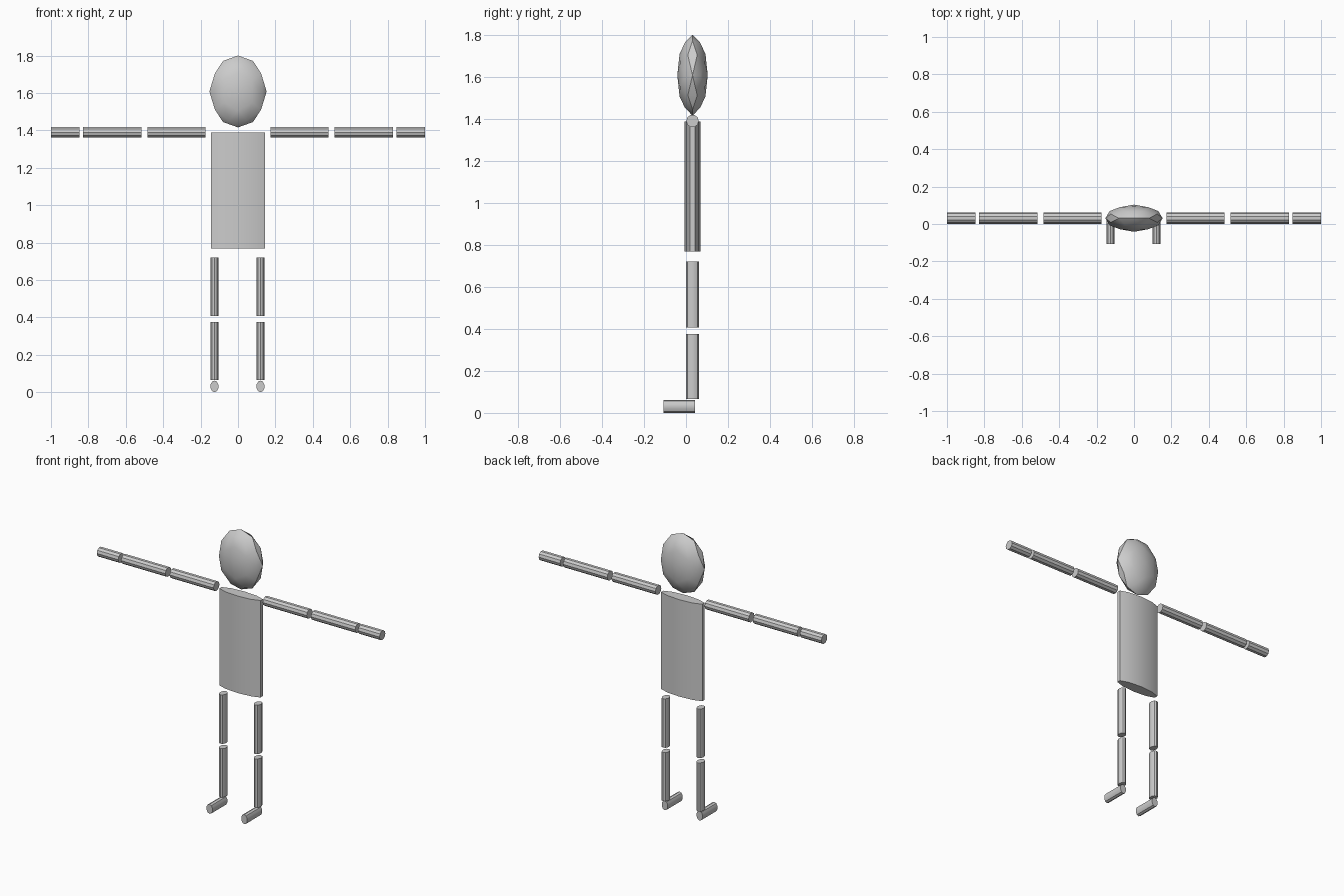
import bpy, bmesh, math
from mathutils import Vector, Matrix

if "Cube" in bpy.data.objects:
    bpy.data.objects.remove(bpy.data.objects["Cube"])

grey = bpy.data.materials.new("light_grey")
grey.diffuse_color = (0.6, 0.6, 0.6, 1)
grey.use_nodes = True
grey.node_tree.nodes["Principled BSDF"].inputs["Base Color"].default_value = grey.diffuse_color

SIDES = 10
Y = 0.031      # depth of the body axis


def finish(name, bm):
    bmesh.ops.recalc_face_normals(bm, faces=bm.faces)
    me = bpy.data.meshes.new(name)
    bm.to_mesh(me)
    bm.free()
    ob = bpy.data.objects.new(name, me)
    bpy.context.collection.objects.link(ob)
    me.materials.append(grey)
    bpy.ops.object.select_all(action='DESELECT')
    ob.select_set(True)
    bpy.context.view_layer.objects.active = ob
    bpy.ops.object.shade_smooth_by_angle(angle=math.radians(30))
    return ob


def tube(name, lo, hi, axis):
    """Capped elliptical cylinder filling the box lo..hi along one axis."""
    lo, hi = Vector(lo), Vector(hi)
    bm = bmesh.new()
    bmesh.ops.create_cone(bm, cap_ends=True, segments=SIDES, radius1=1, radius2=1, depth=2)
    if axis == 'x':
        bm.transform(Matrix.Rotation(math.pi / 2, 4, 'Y'))
    elif axis == 'y':
        bm.transform(Matrix.Rotation(math.pi / 2, 4, 'X'))
    # stretch to the exact box
    for v in bm.verts:
        v.co = Vector([(lo[i] + hi[i]) / 2 + v.co[i] * (hi[i] - lo[i]) / 2 for i in range(3)])
    return finish(name, bm)


# head: flattened, once-subdivided icosahedron with a vertex on every axis
phi = (1 + math.sqrt(5)) / 2
corners = []
for a in (-1, 1):
    for b in (-phi, phi):
        corners += [Vector((a, 0, b)), Vector((b, a, 0)), Vector((0, b, a))]
points = [c.normalized() for c in corners]
for i, p in enumerate(corners):
    for q in corners[i + 1:]:
        if (p - q).length < 2.01:
            points.append((p + q).normalized())
bm = bmesh.new()
for p in points:
    bm.verts.new(p)
bmesh.ops.convex_hull(bm, input=bm.verts)
for v in bm.verts:
    v.co = Vector((v.co.x * 0.153, Y + v.co.y * 0.0725, 1.608 + v.co.z * 0.192))
finish("head", bm)

# torso
tube("torso", (-0.153, Y - 0.037, 0.768), (0.153, Y + 0.037, 1.388), 'z')

# arms
for side, s in (("left", -1), ("right", 1)):
    for part, x0, x1 in (("upper_arm", 0.174, 0.485), ("forearm", 0.515, 0.828),
                         ("hand", 0.848, 1.0)):
        a, b = sorted((s * x0, s * x1))
        tube(f"{side}_{part}", (a, Y - 0.03, 1.36), (b, Y + 0.03, 1.42), 'x')

# legs and feet
for side, x in (("left", -0.126), ("right", 0.12)):
    for part, z0, z1 in (("thigh", 0.407, 0.72), ("shin", 0.065, 0.376)):
        tube(f"{side}_{part}", (x - 0.022, Y - 0.03, z0), (x + 0.022, Y + 0.03, z1), 'z')
    tube(f"{side}_foot", (x - 0.022, -0.108, 0), (x + 0.022, 0.043, 0.062), 'y')
